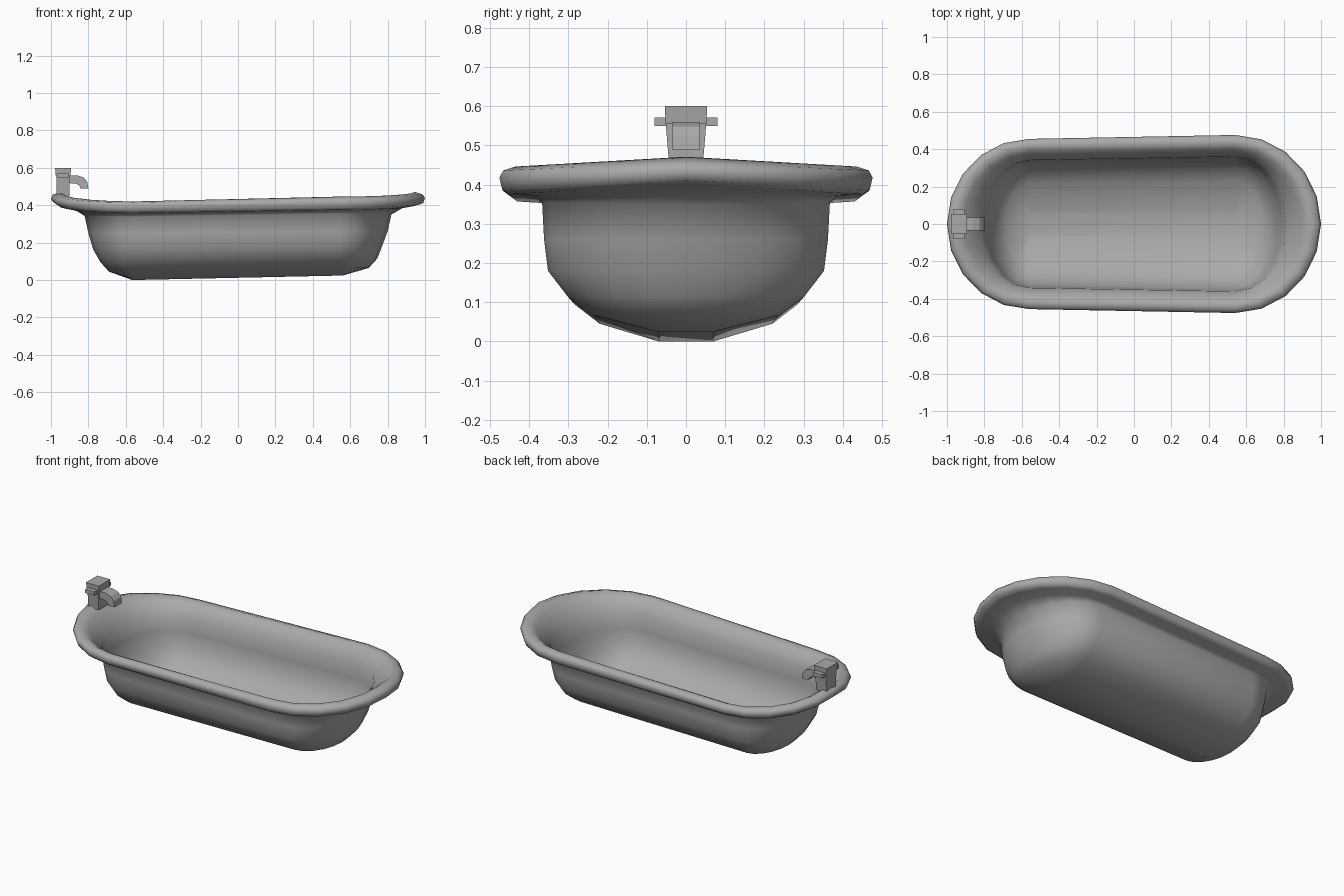
import bpy, bmesh, math

if "Cube" in bpy.data.objects:
    bpy.data.objects.remove(bpy.data.objects["Cube"])

LEFT, RIGHT, SEG = -0.56, 0.54, 5   # centres of the two elliptical ends

grey = bpy.data.materials.new("dark_grey")
grey.diffuse_color = (0.4, 0.4, 0.4, 1)
grey.use_nodes = True
grey.node_tree.nodes["Principled BSDF"].inputs["Base Color"].default_value = grey.diffuse_color


def make_object(name, bm):
    bmesh.ops.recalc_face_normals(bm, faces=bm.faces)
    mesh = bpy.data.meshes.new(name)
    bm.to_mesh(mesh)
    bm.free()
    mesh.materials.append(grey)
    ob = bpy.data.objects.new(name, mesh)
    bpy.context.collection.objects.link(ob)
    return ob


def ring(xl, bl, zl, zle, xr, br, zr, zre):
    """Stadium loop: end x, half width, side height and end height per end."""
    pts = []
    n = SEG * 2
    for i in range(n + 1):              # right end, front to back
        t = -math.pi / 2 + math.pi * i / n
        w = 1 - abs(math.sin(t))
        pts.append((RIGHT + (xr - RIGHT) * math.cos(t), br * math.sin(t), zr + (zre - zr) * w))
    for i in range(n + 1):              # left end, back to front
        t = math.pi / 2 + math.pi * i / n
        w = 1 - abs(math.sin(t))
        pts.append((LEFT - (xl - LEFT) * math.cos(t), bl * math.sin(t), zl + (zle - zl) * w))
    return pts


# Body rings from top to bottom
body = [
    (-0.82, 0.348, 0.338, 0.343, 0.82, 0.367, 0.355, 0.35),
    (-0.80, 0.344, 0.25, 0.25, 0.80, 0.362, 0.26, 0.26),
    (-0.775, 0.333, 0.165, 0.165, 0.77, 0.352, 0.18, 0.18),
    (-0.735, 0.285, 0.095, 0.095, 0.745, 0.302, 0.115, 0.115),
    (-0.69, 0.22, 0.045, 0.045, 0.70, 0.235, 0.065, 0.065),
    (-0.565, 0.07, 0.0, 0.0, 0.56, 0.07, 0.024, 0.024),
]
# Rolled lip rings from the underside to the top
lip = [
    (-0.87, 0.366, 0.353, 0.374, 0.885, 0.387, 0.37, 0.388),
    (-0.965, 0.43, 0.357, 0.40, 0.955, 0.45, 0.375, 0.403),
    (-0.99, 0.448, 0.37, 0.418, 0.99, 0.468, 0.385, 0.411),
    (-1.0, 0.455, 0.395, 0.435, 1.0, 0.476, 0.418, 0.44),
    (-0.99, 0.447, 0.414, 0.458, 0.985, 0.466, 0.436, 0.458),
    (-0.95, 0.415, 0.42, 0.468, 0.945, 0.435, 0.446, 0.471),
    (-0.91, 0.385, 0.405, 0.44, 0.905, 0.405, 0.428, 0.44),
]
d = 0.007   # shell thickness
inner = [(a + d, b - d, c + d, e + d, f - d, g - d, h + d, k + d)
         for a, b, c, e, f, g, h, k in body]

# Tub shell: outside bottom, up to the lip, down the inside
bm = bmesh.new()
loops = [[bm.verts.new(p) for p in ring(*r)] for r in body[::-1] + lip + inner]
for lo, hi in zip(loops, loops[1:]):
    n = len(lo)
    for i in range(n):
        j = (i + 1) % n
        bm.faces.new((lo[i], lo[j], hi[j], hi[i]))
bm.faces.new(loops[0])
bm.faces.new(loops[-1])
tub = make_object("tub", bm)
bpy.context.view_layer.objects.active = tub
tub.select_set(True)
bpy.ops.object.shade_smooth_by_angle(angle=math.radians(60))
tub.select_set(False)


def tapered_box(name, x0, x1, z0, z1, y_bottom, y_top, inset=0.0):
    bm = bmesh.new()
    bmesh.ops.create_cube(bm, size=2)
    for v in bm.verts:
        top = v.co.z > 0
        ins = 0 if top else inset
        v.co.x = x1 - ins if v.co.x > 0 else x0 + ins
        v.co.y *= y_top if top else y_bottom
        v.co.z = z1 if top else z0
    return make_object(name, bm)


# Tap: column, cap, cross handle
tapered_box("tap_column", -0.97, -0.90, 0.45, 0.56, 0.043, 0.052)
tapered_box("tap_cap", -0.978, -0.892, 0.555, 0.60, 0.052, 0.054, 0.004)
tapered_box("tap_handle", -0.965, -0.905, 0.549, 0.571, 0.08, 0.08)

# Curved spout
profile = [(-0.91, 0.56), (-0.86, 0.56), (-0.825, 0.548), (-0.806, 0.525), (-0.80, 0.49),
           (-0.842, 0.49), (-0.85, 0.507), (-0.868, 0.516), (-0.91, 0.518)]
bm = bmesh.new()
face = bm.faces.new([bm.verts.new((x, -0.036, z)) for x, z in profile])
ext = bmesh.ops.extrude_face_region(bm, geom=[face])
for v in ext["geom"]:
    if isinstance(v, bmesh.types.BMVert):
        v.co.y = 0.036
make_object("tap_spout", bm)
